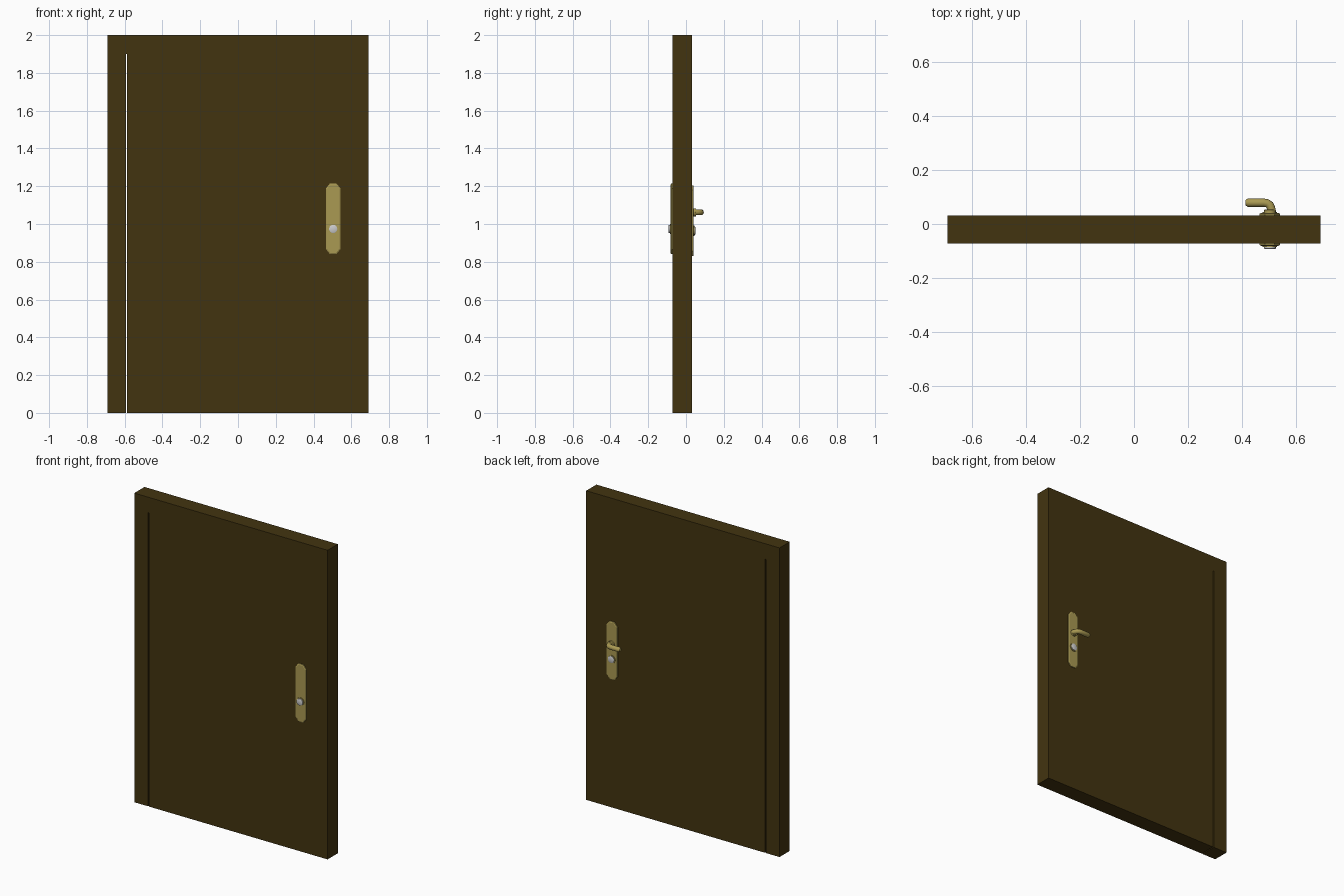
import bpy, bmesh, math
from mathutils import Vector

if "Cube" in bpy.data.objects:
    bpy.data.objects.remove(bpy.data.objects["Cube"])


def material(name, color):
    m = bpy.data.materials.new(name)
    m.diffuse_color = (*color, 1)
    m.use_nodes = True
    m.node_tree.nodes["Principled BSDF"].inputs["Base Color"].default_value = m.diffuse_color
    return m


WOOD = material("dark_wood", (0.055, 0.034, 0.005))
BRASS = material("brass", (0.40, 0.32, 0.085))

Y0, Y1 = -0.072, 0.032      # front and back faces of the door
HX = 0.504                  # centre line of the door hardware


def prism(name, pts, y_wall, y_face, mat=None, inset=0.0):
    """Extrude an x-z outline along y, optionally with a chamfered face."""
    bm = bmesh.new()
    face = bm.faces.new([bm.verts.new((x, y_wall, z)) for x, z in pts])
    new = bmesh.ops.extrude_face_region(bm, geom=[face])["geom"]
    cap = next(g for g in new if isinstance(g, bmesh.types.BMFace))
    for v in cap.verts:
        v.co.y = y_face
    bmesh.ops.recalc_face_normals(bm, faces=bm.faces)
    if inset:
        bmesh.ops.inset_region(bm, faces=[cap], thickness=inset)
        for v in cap.verts:
            v.co.y += math.copysign(inset * 0.5, y_face - y_wall)
    bmesh.ops.recalc_face_normals(bm, faces=bm.faces)
    me = bpy.data.meshes.new(name)
    bm.to_mesh(me)
    bm.free()
    ob = bpy.data.objects.new(name, me)
    bpy.context.collection.objects.link(ob)
    if mat:
        me.materials.append(mat)
    return ob


def rect(x0, x1, z0, z1):
    return [(x0, z0), (x1, z0), (x1, z1), (x0, z1)]


def circle(z, r, n=16):
    return [(HX + r * math.cos(2 * math.pi * i / n),
             z + r * math.sin(2 * math.pi * i / n)) for i in range(n)]


def plate_outline(z0, z1, w=0.038, f=0.017, c=0.026):
    return [(HX - f, z0), (HX + f, z0), (HX + w, z0 + c), (HX + w, z1 - c),
            (HX + f, z1), (HX - f, z1), (HX - w, z1 - c), (HX - w, z0 + c)]


# Frame: two jambs and a head as one outline
prism("door_frame", [(-0.692, 0), (-0.594, 0), (-0.594, 1.9), (0.594, 1.9),
                     (0.594, 0), (0.692, 0), (0.692, 2), (-0.692, 2)], Y0, Y1, WOOD)

# Leaf, with a thin gap on the hinge side
prism("door_leaf", rect(-0.588, 0.594, 0, 1.9), Y0, Y1, WOOD)

# Cover plates and lock cylinders on both faces
for side, wall, s, dz in (("front", Y0, -1, 0.0), ("back", Y1, 1, -0.01)):
    prism(side + "_plate", plate_outline(0.84 + dz, 1.215 + dz),
          wall, wall + s * 0.006, BRASS, inset=0.006)
    z = 0.974 + dz
    prism(side + "_lock_collar", circle(z, 0.027), wall, wall + s * 0.013, BRASS)
    prism(side + "_lock_cylinder", circle(z, 0.022),
          wall, wall + s * (0.019 if s < 0 else 0.016), None, inset=0.003)

# Lever handle: rose and swept round bar
LZ = 1.062
prism("lever_rose", circle(LZ, 0.021), Y1, Y1 + 0.02, BRASS, inset=0.004)

path = [Vector(p) for p in ((0.512, 0.045, LZ), (0.508, 0.06, LZ), (0.503, 0.071, LZ),
                            (0.494, 0.077, LZ), (0.48, 0.079, LZ), (0.422, 0.079, LZ))]
bm = bmesh.new()
rings = []
N = 12
stations = [(p, 0.0155) for p in path] + [(Vector((0.414, 0.079, LZ)), 0.010)]
for i, (p, r) in enumerate(stations):
    a = stations[max(i - 1, 0)][0]
    b = stations[min(i + 1, len(stations) - 1)][0]
    t = (b - a).normalized()
    up = Vector((0, 0, 1))
    side_v = t.cross(up)
    rings.append([bm.verts.new(p + r * (math.cos(k * 2 * math.pi / N) * side_v
                                        + math.sin(k * 2 * math.pi / N) * up))
                  for k in range(N)])
for r0, r1 in zip(rings, rings[1:]):
    for k in range(N):
        bm.faces.new((r0[k], r0[(k + 1) % N], r1[(k + 1) % N], r1[k]))
bm.faces.new(rings[0])
bm.faces.new(rings[-1])
bmesh.ops.recalc_face_normals(bm, faces=bm.faces)
me = bpy.data.meshes.new("lever_handle")
bm.to_mesh(me)
bm.free()
me.materials.append(BRASS)
lever = bpy.data.objects.new("lever_handle", me)
bpy.context.collection.objects.link(lever)

# Smooth the round hardware, keep its edges sharp
for ob in bpy.context.collection.objects:
    ob.select_set(ob.name.startswith("lever") or "lock" in ob.name)
bpy.context.view_layer.objects.active = lever
bpy.ops.object.shade_smooth_by_angle(angle=math.radians(35))
